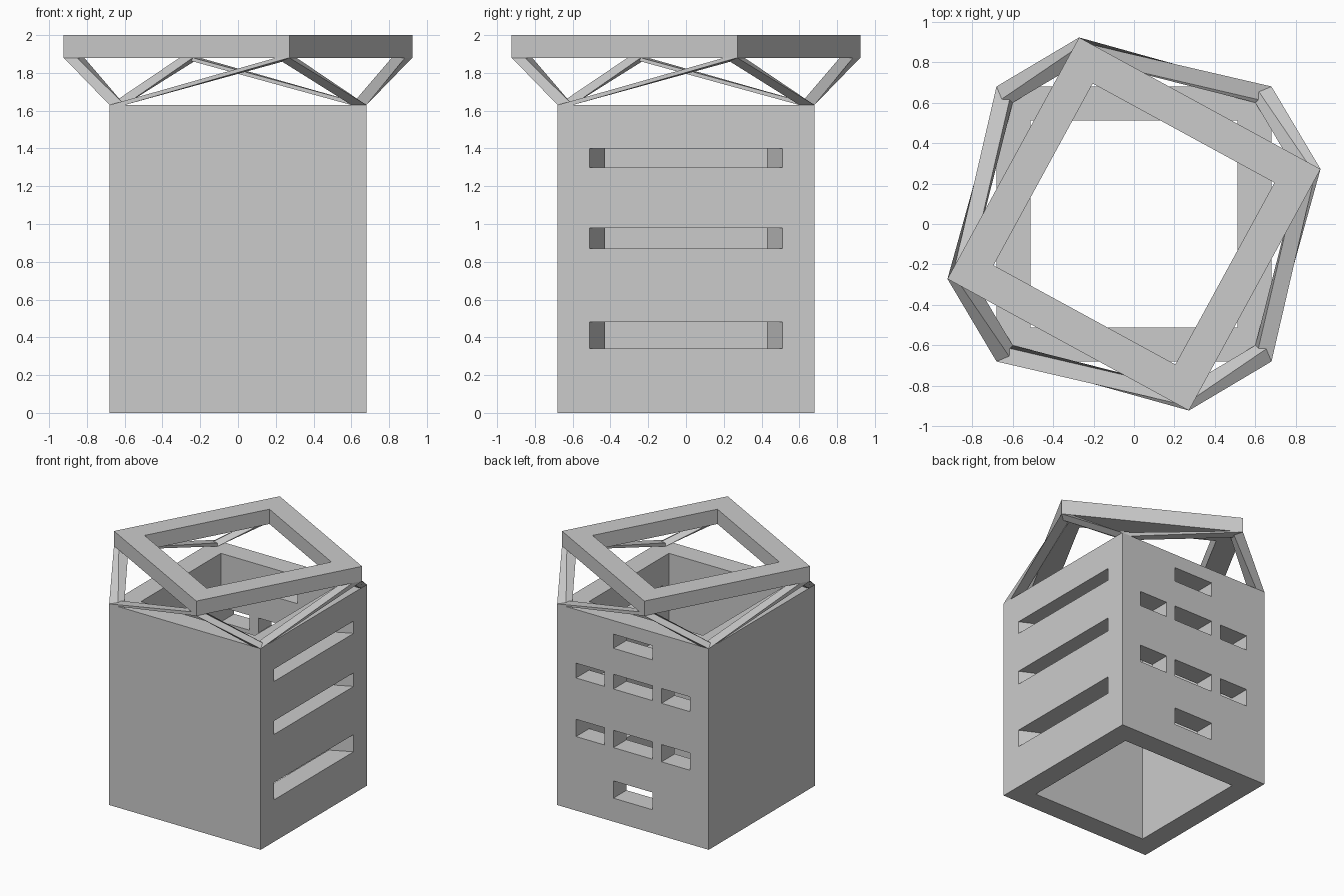
import bpy, bmesh
from math import radians
from mathutils import Vector, Matrix

if "Cube" in bpy.data.objects:
    bpy.data.objects.remove(bpy.data.objects["Cube"])

OUT, INN = 0.68, 0.512      # half widths of outer and inner square
TWIST = Matrix.Rotation(radians(-28.6), 3, 'Z')
BODY_TOP, RING_LOW, RING_TOP = 1.63, 1.88, 2.0
SIGNS = [(1, 1), (-1, 1), (-1, -1), (1, -1)]


def make_object(name, bm):
    bmesh.ops.recalc_face_normals(bm, faces=bm.faces)
    mesh = bpy.data.meshes.new(name)
    bm.to_mesh(mesh)
    bm.free()
    ob = bpy.data.objects.new(name, mesh)
    bpy.context.collection.objects.link(ob)
    return ob


def loft(bm, low, high):
    a = [bm.verts.new(p) for p in low]
    b = [bm.verts.new(p) for p in high]
    bm.faces.new(a[::-1])
    bm.faces.new(b)
    for i in range(4):
        j = (i + 1) % 4
        bm.faces.new((a[i], a[j], b[j], b[i]))


def square_frame(name, z0, z1, turn=Matrix.Identity(3)):
    bm = bmesh.new()
    loops = [[bm.verts.new(turn @ Vector((sx * r, sy * r, z))) for sx, sy in SIGNS]
             for r, z in ((OUT, z0), (OUT, z1), (INN, z1), (INN, z0))]
    for k in range(4):
        p, q = loops[k], loops[(k + 1) % 4]
        for i in range(4):
            j = (i + 1) % 4
            bm.faces.new((p[i], p[j], q[j], q[i]))
    return make_object(name, bm)


body = square_frame("body_shell", 0, BODY_TOP)
square_frame("top_ring", RING_LOW, RING_TOP, TWIST)

# Cutters: flared slots on the right wall, brick slots on the back wall
bm = bmesh.new()
for z0, z1 in ((0.34, 0.48), (0.87, 0.98), (1.30, 1.40)):
    def section(x, h):
        return [(x, -h, z0), (x, h, z0), (x, h, z1), (x, -h, z1)]
    loft(bm, section(0.45, 0.40), section(0.73, 0.535))
MID, SIDE = (-0.175, 0.175), (0.257, 0.513)
MIRROR = (-0.513, -0.257)
for z0, z1, spans in ((1.405, 1.52, (MID,)),
                      (1.075, 1.195, (MIRROR, MID, SIDE)),
                      (0.60, 0.74, (MIRROR, MID, SIDE)),
                      (0.19, 0.33, (MID,))):
    for x0, x1 in spans:
        # stop the cut inside the cavity, clear of the right wall
        x0, x1 = max(x0, -0.51), min(x1, 0.51)
        loft(bm, [(x0, 0.5, z0), (x1, 0.5, z0), (x1, 0.5, z1), (x0, 0.5, z1)],
             [(x0, 0.73, z0), (x1, 0.73, z0), (x1, 0.73, z1), (x0, 0.73, z1)])
cutter = make_object("slot_cutter", bm)
cutter.hide_render = True

mod = body.modifiers.new("slots", 'BOOLEAN')
mod.operation, mod.solver, mod.object = 'DIFFERENCE', 'EXACT', cutter
bpy.context.view_layer.objects.active = body
bpy.ops.object.modifier_apply(modifier=mod.name)
bpy.data.objects.remove(cutter)

# Struts: each body corner reaches the two nearest ring corners
HALF = 0.04
offsets = [Vector((sx * HALF, sy * HALF, 0)) for sx, sy in SIGNS]
C = OUT - HALF
for i, (sx, sy) in enumerate(SIGNS):
    base = Vector((sx * C, sy * C, BODY_TOP))
    for kind, step in (("short", 0), ("long", 1)):
        tx, ty = SIGNS[(i + step) % 4]
        top = TWIST @ Vector((tx * C, ty * C, RING_LOW))
        bm = bmesh.new()
        loft(bm, [base + o for o in offsets], [top + TWIST @ o for o in offsets])
        make_object(f"{kind}_strut_{i + 1}", bm)
